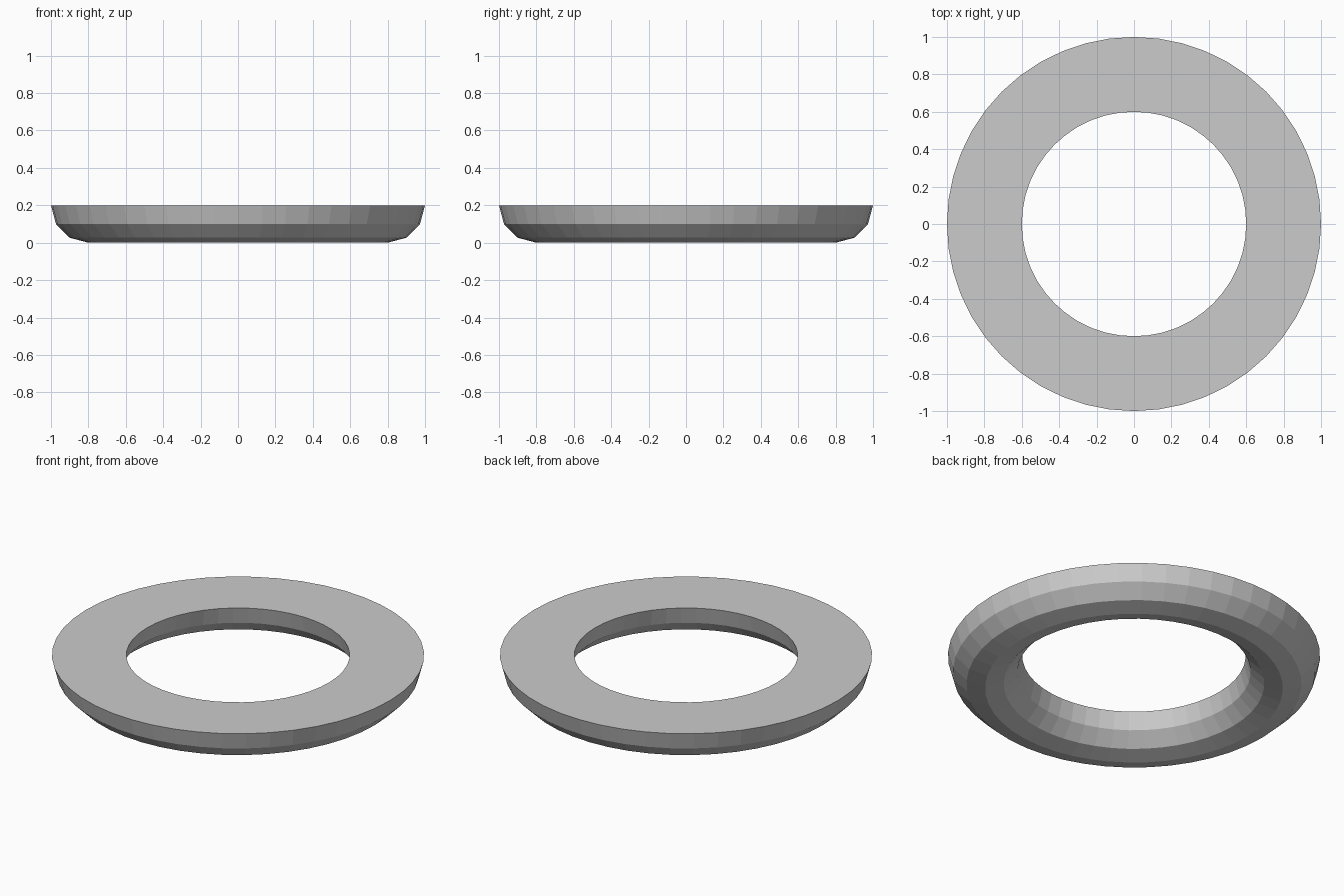
import bpy, bmesh
from math import sin, cos, pi

if "Cube" in bpy.data.objects:
    bpy.data.objects.remove(bpy.data.objects["Cube"])

MAJOR, MINOR = 0.8, 0.2
SIDES, ARC = 48, 6   # steps around the ring, steps along the half-round section

bm = bmesh.new()

# Half-round cross-sections, hanging below the flat top
rings = []
for i in range(SIDES):
    a = 2 * pi * i / SIDES
    section = []
    for j in range(ARC + 1):
        t = pi * j / ARC
        r = MAJOR + MINOR * cos(t)
        section.append(bm.verts.new((r * cos(a), r * sin(a), MINOR - MINOR * sin(t))))
    rings.append(section)

# Skin between sections; wrapping the last point to the first closes the flat top
for i in range(SIDES):
    p, q = rings[i], rings[(i + 1) % SIDES]
    for j in range(ARC + 1):
        k = (j + 1) % (ARC + 1)
        bm.faces.new((p[j], p[k], q[k], q[j]))

bmesh.ops.recalc_face_normals(bm, faces=bm.faces)
mesh = bpy.data.meshes.new("half_round_ring")
bm.to_mesh(mesh)
bm.free()
bpy.context.collection.objects.link(bpy.data.objects.new("half_round_ring", mesh))
